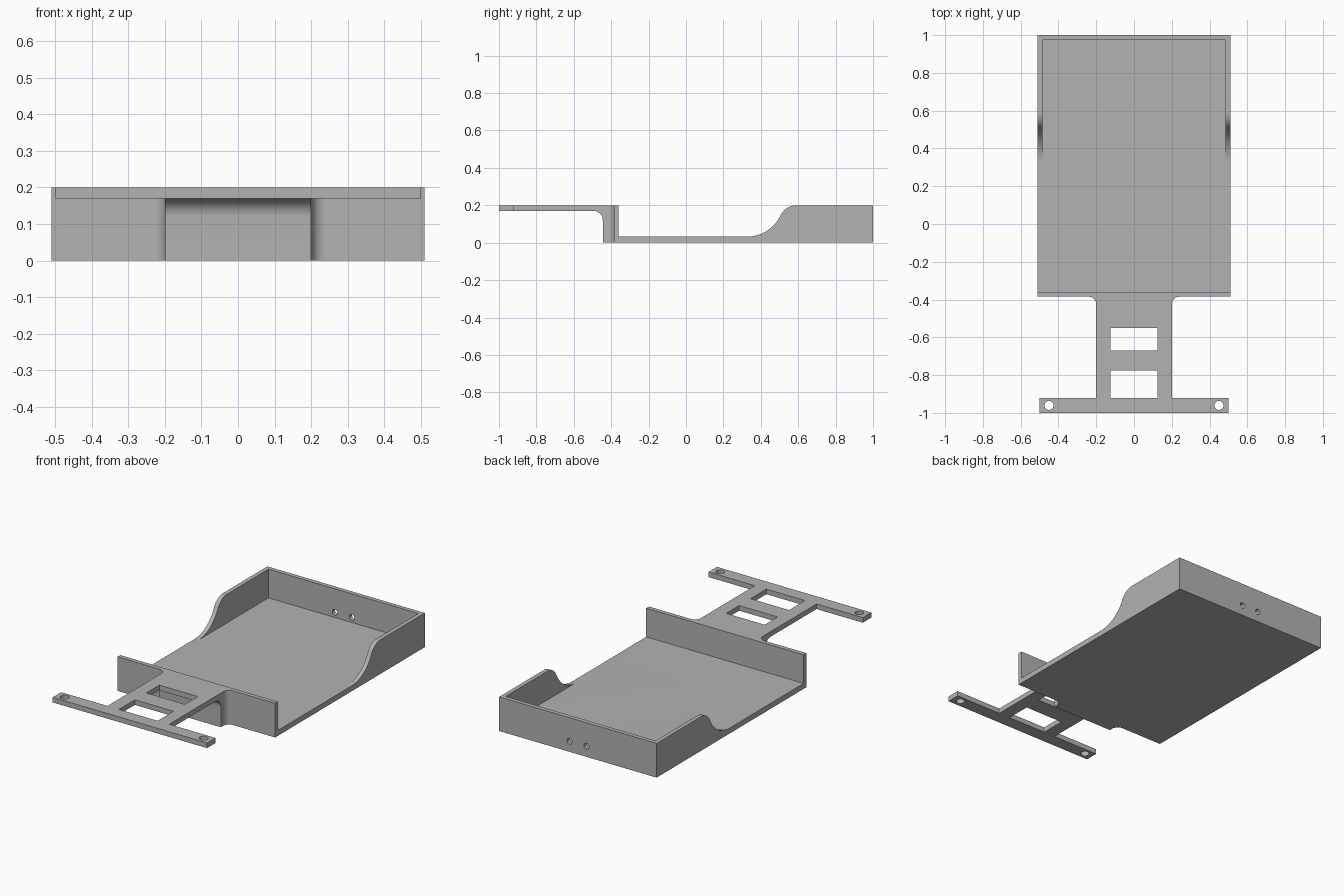
import bpy
import bmesh
from math import sin, cos, radians, atan2, degrees, hypot
from mathutils import Vector

cube = bpy.data.objects.get("Cube")
if cube:
    bpy.data.objects.remove(cube, do_unlink=True)

grey = bpy.data.materials.new("plain_grey")
grey.use_nodes = True
grey.diffuse_color = (0.45, 0.45, 0.45, 1)
grey.node_tree.nodes["Principled BSDF"].inputs["Base Color"].default_value = (0.45, 0.45, 0.45, 1)

TOP, FLOOR, PLATE = 0.2, 0.032, 0.17   # rim height, tray floor, underside of the arm
HALF_W, WALL = 0.51, 0.025
FRONT, BACK = -0.385, 1.0


def arc(centre, r, start, end, steps=14):
    """Points on an arc, angles in degrees."""
    angles = [radians(start + (end - start) * i / steps) for i in range(steps + 1)]
    return [(centre[0] + r * cos(a), centre[1] + r * sin(a)) for a in angles]


def prism(name, outline, axis, low, high):
    """Extrude a 2D outline along an axis: x takes (y, z), y takes (x, z), z takes (x, y)."""
    place = {"x": lambda p: (low, p[0], p[1]),
             "y": lambda p: (p[0], low, p[1]),
             "z": lambda p: (p[0], p[1], low)}[axis]
    shift = Vector([high - low if a == axis else 0 for a in "xyz"])
    bm = bmesh.new()
    face = bm.faces.new([bm.verts.new(place(p)) for p in outline])
    new = bmesh.ops.extrude_face_region(bm, geom=[face])["geom"]
    bmesh.ops.translate(bm, vec=shift, verts=[v for v in new if isinstance(v, bmesh.types.BMVert)])
    bmesh.ops.recalc_face_normals(bm, faces=bm.faces)
    mesh = bpy.data.meshes.new(name)
    bm.to_mesh(mesh)
    bm.free()
    mesh.materials.append(grey)
    obj = bpy.data.objects.new(name, mesh)
    bpy.context.collection.objects.link(obj)
    return obj


def box(name, x, y, z):
    return prism(name, [(x[0], y[0]), (x[1], y[0]), (x[1], y[1]), (x[0], y[1])], "z", *z)


def combine(target, other, operation):
    """Apply a boolean and remove the helper."""
    mod = target.modifiers.new(operation, "BOOLEAN")
    mod.operation, mod.solver, mod.object = operation, "EXACT", other
    bpy.ops.object.select_all(action="DESELECT")
    bpy.context.view_layer.objects.active = target
    target.select_set(True)
    bpy.ops.object.modifier_apply(modifier=mod.name)
    bpy.data.objects.remove(other, do_unlink=True)


# Tray: side profile with an S-shaped rise in the side walls
low_c, low_r = (0.325, FLOOR + 0.2), 0.2
high_r = 0.093
high_c = (0.59, TOP - high_r)
lean = degrees(atan2(high_c[1] - low_c[1], high_c[0] - low_c[0]))
rise = arc(low_c, low_r, -90, lean) + arc(high_c, high_r, 180 + lean, 90)[1:]
profile = [(FRONT, 0), (BACK, 0), (BACK, TOP)] + rise[::-1]
profile += [(FRONT + WALL, FLOOR), (FRONT + WALL, TOP), (FRONT, TOP)]
tray = prism("tray_with_arm", profile, "x", -HALF_W, HALF_W)
inner = HALF_W - WALL
combine(tray, box("cavity", (-inner, inner), (FRONT + WALL, BACK - WALL), (FLOOR, 0.4)), "DIFFERENCE")

# Arm: upright block that curves forward into a flat plate
bend = arc((-0.495, 0.12), 0.05, 90, 0)
arm = prism("arm", [(-0.375, 0), (-0.375, TOP), (-0.95, TOP), (-0.95, PLATE)] + bend + [(-0.445, 0)],
            "x", -0.2, 0.2)

# Flared corners where the arm meets the front wall
flare = arc((0.24, FRONT - 0.04), 0.04, 90, 180, 10)
outline = [(0.24, -0.375)] + flare
root = prism("arm_root", outline + [(-x, y) for x, y in reversed(outline)], "z", 0, TOP)

# Crossbar at the tip of the arm
bar = box("crossbar", (-0.5, 0.5), (-1, -0.922), (PLATE, TOP))
for part in (root, bar):
    combine(arm, part, "UNION")
combine(tray, arm, "UNION")

# Two rectangular windows in the arm
for y0, y1 in ((-0.67, -0.55), (-0.922, -0.775)):
    combine(tray, box("window_cutter", (-0.125, 0.125), (y0, y1), (0.1, 0.3)), "DIFFERENCE")

# Crossbar bolt holes and cable holes in the back wall
for side in (-1, 1):
    bolt = arc((side * 0.45, -0.96), 0.024, 0, 345, 23)
    combine(tray, prism("bolt_cutter", bolt, "z", 0.1, 0.3), "DIFFERENCE")
    cable = arc((side * 0.055, 0.062), 0.017, 0, 345, 23)
    combine(tray, prism("cable_cutter", cable, "y", 0.9, 1.1), "DIFFERENCE")

# Smooth the curved surfaces, keep edges crisp
bpy.ops.object.select_all(action="DESELECT")
bpy.context.view_layer.objects.active = tray
tray.select_set(True)
bpy.ops.object.shade_smooth_by_angle(angle=radians(30))
